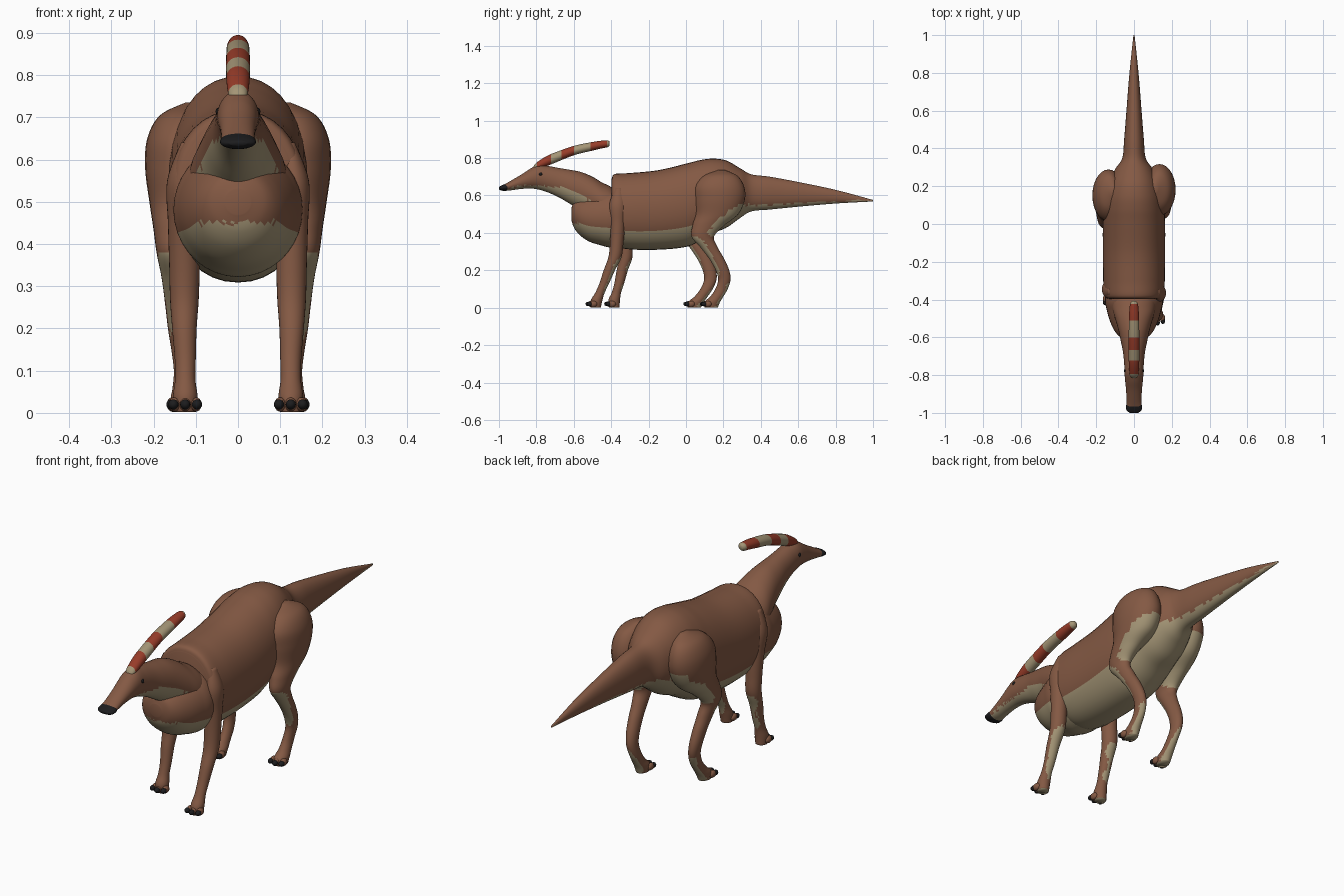
import bpy
import bmesh
import math
import random
from mathutils import Matrix, Vector

random.seed(4)

default_cube = bpy.data.objects.get("Cube")
if default_cube:
    bpy.data.objects.remove(default_cube, do_unlink=True)


def make_material(name, colour):
    mat = bpy.data.materials.new(name)
    mat.use_nodes = True
    mat.diffuse_color = (*colour, 1)
    mat.node_tree.nodes["Principled BSDF"].inputs["Base Color"].default_value = (*colour, 1)
    mat.node_tree.nodes["Principled BSDF"].inputs["Roughness"].default_value = 0.8
    return mat


BROWN, BEIGE, RED, BLACK = range(4)
PALETTE = [
    make_material("brown_hide", (0.23, 0.10, 0.057)),
    make_material("beige_belly", (0.37, 0.30, 0.18)),
    make_material("crest_red", (0.31, 0.045, 0.022)),
    make_material("claw_black", (0.012, 0.012, 0.013)),
]


def smooth_rows(rows, steps):
    """Catmull-Rom interpolation through rows of numbers."""
    result = []
    for i in range(len(rows) - 1):
        a, b = rows[max(i - 1, 0)], rows[i]
        c, d = rows[i + 1], rows[min(i + 2, len(rows) - 1)]
        for s in range(steps):
            t = s / steps
            result.append([
                0.5 * (2 * q + (r - p) * t + (2 * p - 5 * q + 4 * r - w) * t * t
                       + (3 * q - p - 3 * r + w) * t ** 3)
                for p, q, r, w in zip(a, b, c, d)])
    result.append(list(rows[-1]))
    return result


def finish(name, bm, rule):
    """Paint the faces by rule, shade smooth and link the object."""
    bmesh.ops.recalc_face_normals(bm, faces=bm.faces)
    bm.normal_update()
    for face in bm.faces:
        face.smooth = True
        face.material_index = rule(face.calc_center_median(), face.normal)
    mesh = bpy.data.meshes.new(name)
    bm.to_mesh(mesh)
    bm.free()
    for mat in PALETTE:
        mesh.materials.append(mat)
    obj = bpy.data.objects.new(name, mesh)
    bpy.context.collection.objects.link(obj)
    return obj


def loft(name, rings, rule, segments=36, power=1.0):
    """Skin rings given as (centre, first radius vector, second radius vector)."""
    bm = bmesh.new()
    loops = []
    for centre, u, v in rings:
        loop = []
        for k in range(segments):
            a = math.tau * k / segments
            c = math.copysign(abs(math.cos(a)) ** power, math.cos(a))
            s = math.copysign(abs(math.sin(a)) ** power, math.sin(a))
            loop.append(bm.verts.new(centre + u * c + v * s))
        loops.append(loop)
    for low, high in zip(loops, loops[1:]):
        for k in range(segments):
            n = (k + 1) % segments
            bm.faces.new((low[k], low[n], high[n], high[k]))
    bm.faces.new(loops[0])
    bm.faces.new(loops[-1])
    return finish(name, bm, rule)


def body_part(name, rows, rule=None, power=1.0):
    """Rows: y, top, bottom, half width, height of the belly colour."""
    fine = smooth_rows(rows, 8)

    def belly(centre, normal):
        split = min(fine, key=lambda r: abs(r[0] - centre.y))[4]
        return BEIGE if centre.z < split + random.uniform(-0.006, 0.006) else BROWN

    rings = [(Vector((0, y, (top + bottom) / 2)), Vector((half, 0, 0)),
              Vector((0, 0, (top - bottom) / 2))) for y, top, bottom, half, _ in fine]
    return loft(name, rings, rule or belly, power=power)


def ellipsoid(name, centre, radii, colour):
    bm = bmesh.new()
    bmesh.ops.create_uvsphere(bm, u_segments=16, v_segments=10, radius=1,
                              matrix=Matrix.LocRotScale(centre, None, radii))
    return finish(name, bm, lambda c, n: colour)


# Trunk and tail, with the raised shoulder edge at the front
body_part("trunk_and_tail", [
    (-.397, .69, .37, .13, .42), (-.38, .715, .33, .155, .42),
    (-.3, .72, .312, .163, .42), (-.15, .735, .31, .165, .41),
    (0, .77, .325, .165, .44), (.08, .79, .36, .16, .46),
    (.15, .797, .4, .15, .5), (.22, .785, .43, .13, .53),
    (.29, .745, .48, .1, .545), (.35, .713, .515, .062, .55),
    (.45, .7, .525, .052, .55), (.6, .672, .54, .04, .56),
    (.8, .63, .557, .024, .568), (1, .576, .568, .003, .574)], power=0.94)

# Breast
body_part("breast", [
    (-.3, .62, .33, .14, .42), (-.4, .64, .322, .153, .43),
    (-.46, .625, .335, .143, .43), (-.52, .605, .355, .125, .44),
    (-.57, .585, .39, .1, .45), (-.6, .565, .43, .07, .45),
    (-.613, .53, .47, .03, .45)])

# Neck and head, then the beak as the black front end of the muzzle
body_part("neck_and_head", [
    (-.35, .6, .4, .12, .4), (-.4, .645, .42, .12, .45),
    (-.45, .67, .45, .115, .5), (-.5, .7, .48, .1, .56),
    (-.56, .725, .52, .083, .6), (-.62, .737, .555, .07, .63),
    (-.68, .747, .59, .058, .645), (-.74, .758, .617, .052, .65),
    (-.79, .763, .632, .05, .655), (-.83, .745, .637, .047, .655),
    (-.88, .712, .635, .042, .65), (-.94, .677, .627, .039, .64),
    (-.97, .66, .626, .04, .635)])
body_part("beak", [
    (-.95, .66, .63, .036, 0), (-.962, .663, .625, .042, 0),
    (-.985, .654, .626, .04, 0), (-1, .645, .633, .022, 0)],
    rule=lambda c, n: BLACK)


# Banded crest sweeping back from the brow
def crest_bands(centre, normal):
    edges = (-.795, -.725, -.67, -.6, -.507, -.422)
    return RED if sum(centre.y > e for e in edges) % 2 else BEIGE


body_part("crest", [
    (-.815, .755, .735, .012, 0), (-.8, .775, .735, .022, 0),
    (-.75, .808, .755, .027, 0), (-.7, .83, .775, .028, 0),
    (-.6, .865, .815, .028, 0), (-.5, .886, .84, .027, 0),
    (-.45, .893, .852, .024, 0), (-.42, .895, .858, .02, 0),
    (-.408, .888, .866, .01, 0)], rule=crest_bands)


# Legs: rows of z, y, x, length radius, width radius
HIND = [
    (.735, .19, .11, .02, .015), (.705, .185, .13, .09, .055),
    (.65, .18, .135, .13, .08), (.58, .18, .135, .135, .085),
    (.5, .165, .14, .115, .07), (.44, .12, .153, .085, .048),
    (.38, .09, .157, .06, .036), (.32, .125, .15, .046, .031),
    (.26, .165, .145, .04, .028), (.2, .195, .14, .036, .026),
    (.15, .205, .135, .033, .023), (.1, .19, .13, .033, .022),
    (.06, .165, .13, .035, .025), (.03, .14, .13, .042, .03),
    (.002, .135, .13, .036, .026)]
FORE = [
    (.64, -.36, .12, .02, .015), (.55, -.365, .133, .045, .035),
    (.45, -.365, .13, .04, .036), (.35, -.37, .127, .036, .036),
    (.27, -.38, .127, .035, .034), (.2, -.41, .127, .03, .029),
    (.13, -.437, .125, .026, .025), (.08, -.46, .125, .025, .024),
    (.04, -.478, .125, .031, .029), (.002, -.483, .125, .028, .026)]


def underside(centre, normal):
    return BEIGE if normal.z < -0.25 + random.uniform(-0.03, 0.03) else BROWN


def leg(name, rows, side, shift, pivot):
    """The far side is swung by shift at the foot, fading out at the pivot."""
    rings = []
    for z, y, x, length, width in smooth_rows(rows, 6):
        swing = shift * max(0, 1 - z / pivot)
        rings.append((Vector((side * x, y + swing, z)),
                      Vector((width, 0, 0)), Vector((0, length, 0))))
    loft(name, rings, underside, segments=28)
    foot, reach = rings[-1][0], rows[-1][3]
    for i in (-1, 0, 1):
        toe = foot + Vector((i * .025, -reach * .75 + abs(i) * .008, .018))
        ellipsoid(f"{name}_toe_{i + 2}", toe, (.014, .022, .017), BROWN)
        ellipsoid(f"{name}_claw_{i + 2}", toe + Vector((i * .003, -.018, 0)),
                  (.012, .015, .012), BLACK)


for label, side in (("left", 1), ("right", -1)):
    swung = side < 0
    leg(f"{label}_hind_leg", HIND, side, -.09 * swung, .9)
    leg(f"{label}_front_leg", FORE, side, .1 * swung, .65)
    ellipsoid(f"{label}_eye", (side * .047, -.777, .714), (.006, .009, .009), BLACK)
